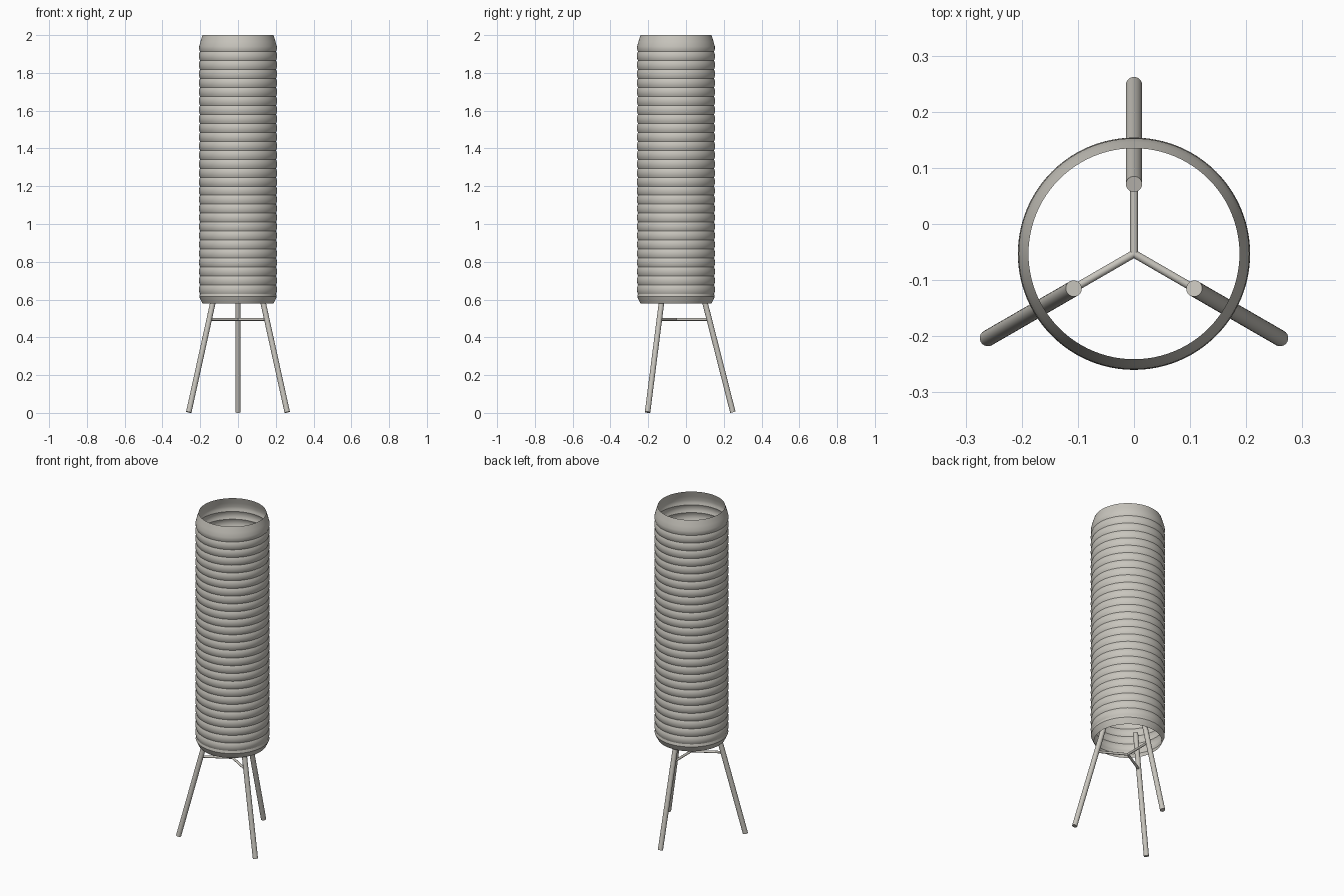
import bpy
import math
from mathutils import Vector

if "Cube" in bpy.data.objects:
    bpy.data.objects.remove(bpy.data.objects["Cube"])

CENTRE_Y = -0.053

# One warm grey finish for the whole lamp
grey = bpy.data.materials.new("warm_grey")
grey.use_nodes = True
colour = (0.58, 0.56, 0.51, 1)
grey.diffuse_color = colour
grey.node_tree.nodes["Principled BSDF"].inputs["Base Color"].default_value = colour


def finish(obj, name, angle):
    obj.name = name
    obj.data.materials.clear()
    obj.data.materials.append(grey)
    bpy.ops.object.select_all(action="DESELECT")
    obj.select_set(True)
    bpy.context.view_layer.objects.active = obj
    bpy.ops.object.shade_smooth_by_angle(angle=math.radians(angle))


def rod(name, start, end, radius, sides):
    axis = end - start
    bpy.ops.mesh.primitive_cylinder_add(
        vertices=sides, radius=radius, depth=axis.length,
        location=(start + end) / 2,
        rotation=axis.to_track_quat("Z", "Y").to_euler())
    finish(bpy.context.object, name, 40)


def lathe(name, profile, sides):
    verts, faces = [], []
    for r, z in profile:
        for i in range(sides):
            a = math.tau * i / sides
            verts.append((r * math.cos(a), r * math.sin(a) + CENTRE_Y, z))
    for k in range(len(profile) - 1):
        for i in range(sides):
            j = (i + 1) % sides
            faces.append((k * sides + i, k * sides + j,
                          (k + 1) * sides + j, (k + 1) * sides + i))
    mesh = bpy.data.meshes.new(name)
    mesh.from_pydata(verts, [], faces)
    obj = bpy.data.objects.new(name, mesh)
    bpy.context.collection.objects.link(obj)
    finish(obj, name, 25)


# Open ribbed paper shade: a tapered collar at each end, bulging ribs between
LOW, HIGH, RIBS, STEPS = 0.63, 1.912, 27, 6
GROOVE, BULGE = 0.2015, 0.0055
profile = [(0.188, 0.58), (0.197, 0.597), (0.205, 0.615)]
for n in range(RIBS * STEPS + 1):
    t = (n % STEPS) / STEPS
    profile.append((GROOVE + BULGE * 4 * t * (1 - t),
                    LOW + (HIGH - LOW) * n / (RIBS * STEPS)))
profile += [(0.2055, 1.925), (0.2055, 1.94), (0.199, 1.965), (0.188, 2.0)]
lathe("shade", profile, 96)

# Three splayed legs, each tied to the centre by a thin strut
for name, degrees in (("back", 90), ("right", 210), ("left", 330)):
    a = math.radians(degrees)
    out = Vector((math.cos(a), math.sin(a), 0))
    hub = Vector((0, CENTRE_Y, 0))
    foot = hub + out * 0.301 + Vector((0, 0, 0.0035))
    head = hub + out * 0.124 + Vector((0, 0, 0.70))
    rod(name + "_leg", foot, head, 0.0145, 32)
    joint = foot.lerp(head, 0.705)
    rod(name + "_strut", Vector((0, CENTRE_Y, joint.z)), joint, 0.007, 16)
